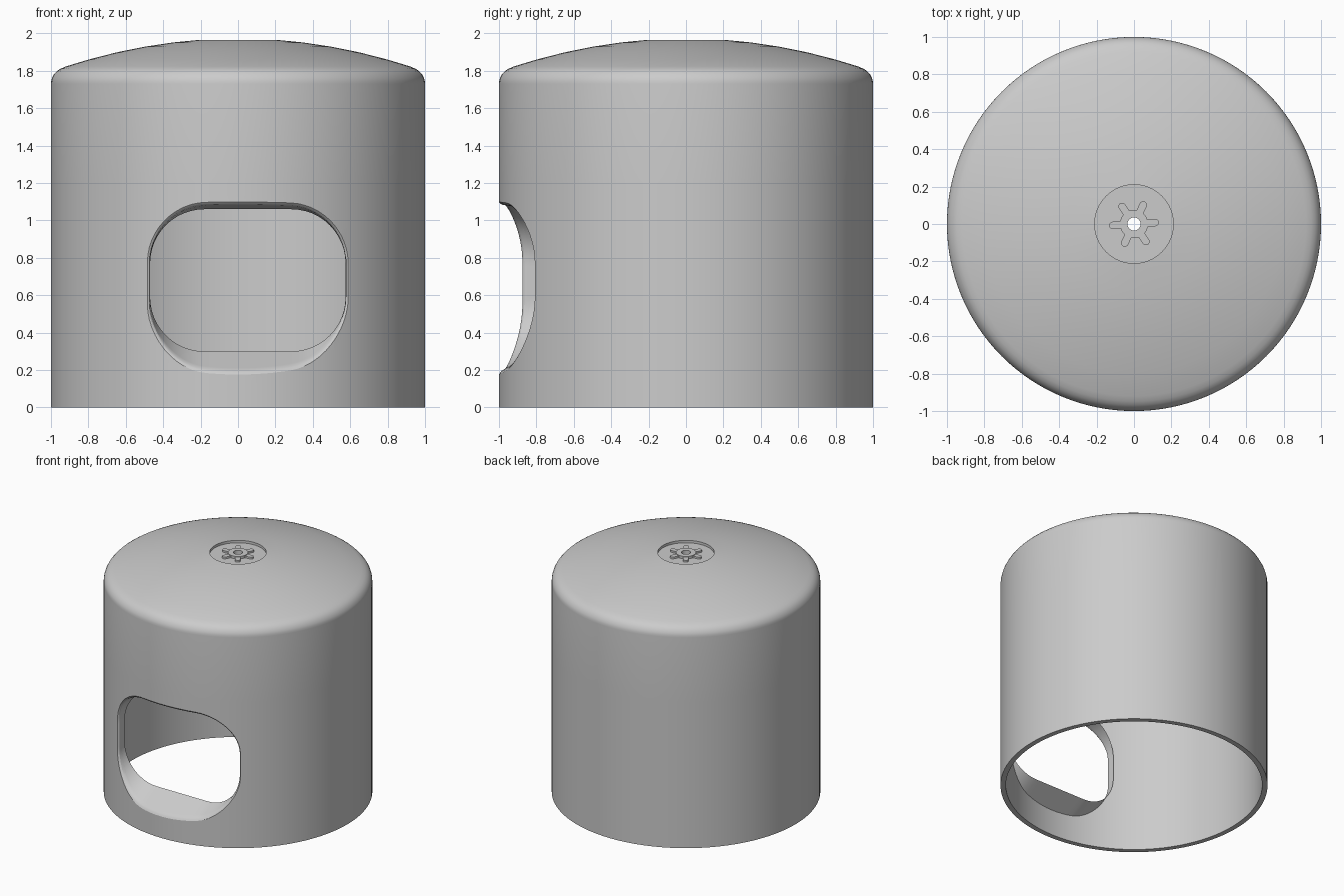
import bpy, bmesh, math
from math import sin, cos, pi, sqrt

if "Cube" in bpy.data.objects:
    bpy.data.objects.remove(bpy.data.objects["Cube"])

def make(name, bm):
    bmesh.ops.recalc_face_normals(bm, faces=bm.faces)
    me = bpy.data.meshes.new(name)
    bm.to_mesh(me)
    bm.free()
    ob = bpy.data.objects.new(name, me)
    bpy.context.collection.objects.link(ob)
    return ob

def select(ob):
    bpy.ops.object.select_all(action='DESELECT')
    ob.select_set(True)
    bpy.context.view_layer.objects.active = ob

def smooth(ob, deg=30):
    select(ob)
    bpy.ops.object.shade_smooth_by_angle(angle=math.radians(deg))

def skin(bm, rows, wrap_rows=False, cap=False):
    """Join closed loops of equal length with quads."""
    loops = [[bm.verts.new(p) for p in r] for r in rows]
    n = len(loops[0])
    pairs = list(zip(loops, loops[1:]))
    if wrap_rows:
        pairs.append((loops[-1], loops[0]))
    for a, b in pairs:
        for i in range(n):
            j = (i + 1) % n
            bm.faces.new((a[i], a[j], b[j], b[i]))
    if cap:
        bm.faces.new(loops[0])
        bm.faces.new(loops[-1])

# Domed hollow shell with a recessed hub and flat ceiling, revolved from one profile
dome = lambda r: 1.973 - r * r / 5.66
CEILING = 1.76
prof = [(.035, CEILING), (.035, 1.965), (.075, 1.965), (.075, 1.945), (.21, 1.945)]
prof += [(r, dome(r)) for r in (.21, .35, .5, .65, .8, .92)]
prof += [(.91 + .09 * sin(a), 1.73 + .09 * cos(a))
         for a in [math.radians(d) for d in (25, 40, 55, 70, 80, 90)]]
levels = [1.2 - .06 * i for i in range(20)]
prof += [(1, z) for z in levels] + [(1, 0), (.96, 0)]
prof += [(.96, z) for z in reversed(levels)]
prof += [(.96, CEILING)]
N = 128
bm = bmesh.new()
skin(bm, [[(r * cos(2 * pi * i / N), r * sin(2 * pi * i / N), z) for i in range(N)]
          for r, z in prof], wrap_rows=True)
shell = make("shell", bm)

# Window outline: rounded rectangle that tapers from the outside to the inside
OUT = (-.472, .58, .19, 1.085, .30)
INN = (-.47, .575, .30, 1.06, .29)

def corner_point(box, corner, a, off):
    x0, x1, z0, z1, r = box
    cx = x1 - r if corner in (0, 3) else x0 + r
    cz = z1 - r if corner in (0, 1) else z0 + r
    return cx + (r + off) * cos(a), cz + (r + off) * sin(a)

def mix(p, q, t):
    return [u + (v - u) * t for u, v in zip(p, q)]

def outline_point(box, param, off):
    corner, a, s = param  # s runs along the straight edge to the next corner
    p = corner_point(box, corner, a, off)
    return mix(p, corner_point(box, (corner + 1) % 4, a, off), s) if s else p

def tapered(param, y, off=0):
    t = min(max((y + 1) / .2, 0), 1)
    return mix(outline_point(OUT, param, off), outline_point(INN, param, off), t)

def on_cylinder(param, rad, off):
    y = -.95
    for _ in range(12):
        x, z = tapered(param, y, off)
        y = -sqrt(rad * rad - x * x)
    return x, y, z

params = []
for c in range(4):
    params += [(c, (c + k / 12) * pi / 2, 0) for k in range(13)]
    params += [(c, (c + 1) * pi / 2, k / 12) for k in range(1, 12)]

def end_point(param):
    x, y, z = on_cylinder(param, .965, 0)
    ye = max(-.8, y + .01)
    xe, ze = tapered(param, ye)
    return xe, ye, ze

rows = [[on_cylinder(p, r, o) for p in params]
        for r, o in ((1.008, .025), (1.0, .014), (.993, .006), (.985, .0015), (.965, 0))]
lip = [end_point(p) for p in params]
front = [(x, -1.3, z) for x, y, z in rows[0]]
back = [(x, -.70, z) for x, y, z in lip]

# Cut the window with its rounded outer edge
bm = bmesh.new()
skin(bm, [front] + rows + [lip, back], cap=True)
cutter = make("window_cutter", bm)
cutter.hide_render = True
mod = shell.modifiers.new("window", 'BOOLEAN')
mod.operation = 'DIFFERENCE'
mod.solver = 'EXACT'
mod.object = cutter
select(shell)
bpy.ops.object.modifier_apply(modifier=mod.name)
bpy.data.objects.remove(cutter)
smooth(shell, 25)

# Thin sloping chute that lines the window and reaches inside
bm = bmesh.new()
skin(bm, [rows[-1], lip])
smooth(make("window_chute", bm))

# Six raised spokes around the hub in the top recess
for k in range(6):
    a = math.radians(4 + 60 * k)
    pts = [(.06, -.02)] + [(.113 + .02 * cos(t), .02 * sin(t))
                           for t in [-pi / 2 + pi * i / 8 for i in range(9)]] + [(.06, .02)]
    ring = [(u * cos(a) - v * sin(a), u * sin(a) + v * cos(a)) for u, v in pts]
    bm = bmesh.new()
    skin(bm, [[(x, y, z) for x, y in ring] for z in (1.94, 1.96)], cap=True)
    smooth(make(f"hub_spoke_{k + 1}", bm))
